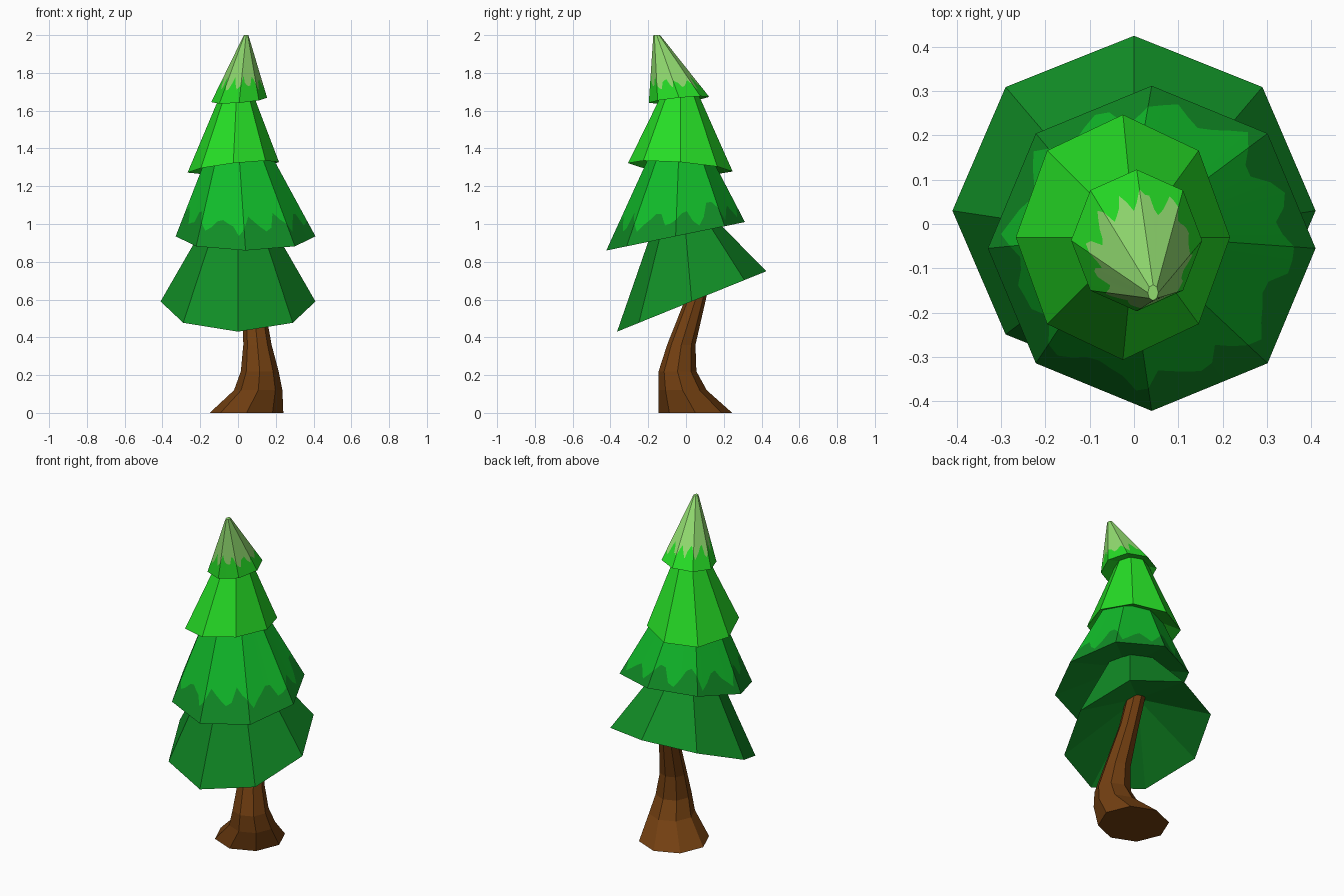
import bpy, bmesh, math, random
from mathutils import Vector

if "Cube" in bpy.data.objects:
    bpy.data.objects.remove(bpy.data.objects["Cube"])

random.seed(4)
SIDES = 8


def material(name, rgb):
    lin = [((c / 255 + 0.055) / 1.055) ** 2.4 if c > 10 else c / 255 / 12.92 for c in rgb]
    m = bpy.data.materials.new(name)
    m.diffuse_color = (*lin, 1)
    m.use_nodes = True
    m.node_tree.nodes["Principled BSDF"].inputs["Base Color"].default_value = m.diffuse_color
    return m


BROWN = material("bark brown", (114, 63, 17))
DARK = material("dark green", (17, 142, 38))
MID = material("mid green", (17, 188, 42))
BRIGHT = material("bright green", (38, 222, 38))
PALE = material("pale green", (146, 220, 112))


def finish(bm, name, mats):
    bmesh.ops.recalc_face_normals(bm, faces=bm.faces)
    me = bpy.data.meshes.new(name)
    bm.to_mesh(me)
    bm.free()
    for m in mats:
        me.materials.append(m)
    bpy.context.collection.objects.link(bpy.data.objects.new(name, me))


def octagon(center, rx, ry, slope=(0, 0), cuts=1):
    """Tilted octagon, each side divided into `cuts` pieces."""
    c = Vector(center)
    corner = []
    for i in range(SIDES):
        a = math.tau * i / SIDES
        x, y = rx * math.cos(a), ry * math.sin(a)
        corner.append(c + Vector((x, y, slope[0] * x + slope[1] * y)))
    return [corner[i].lerp(corner[(i + 1) % SIDES], k / cuts)
            for i in range(SIDES) for k in range(cuts)]


def bridge(bm, a, b, mat=0):
    n = len(a)
    for i in range(n):
        j = (i + 1) % n
        bm.faces.new((a[i], a[j], b[j], b[i])).material_index = mat


def tier(name, rim, top, hollow, mats, border=None):
    """Skirt of needles: rim ring, optional ragged colour border, top cap, raised underside."""
    cuts = 8 if border else 1
    bm = bmesh.new()
    low = octagon(*rim, cuts=cuts)
    high = octagon(*top, cuts=cuts)
    vl = [bm.verts.new(p) for p in low]
    vh = [bm.verts.new(p) for p in high]
    if border:
        base, ytilt, amp = border
        vm = []
        for i, (p, q) in enumerate(zip(low, high)):
            wave = math.sin(i * math.tau / 5.33) * 0.7 + random.uniform(-0.5, 0.5)
            z = base + ytilt * p.y + amp * wave
            t = min(0.9, max(0.06, (z - p.z) / (q.z - p.z)))
            vm.append(bm.verts.new(p.lerp(q, t)))
        bridge(bm, vl, vm, 0)
        bridge(bm, vm, vh, 1)
    else:
        bridge(bm, vl, vh)
    bm.faces.new(vh).material_index = len(mats) - 1
    tip = bm.verts.new(hollow)
    for i in range(len(vl)):
        bm.faces.new((vl[i], tip, vl[(i + 1) % len(vl)]))
    finish(bm, name, mats)


# Bent trunk with a flared foot
bm = bmesh.new()
rings = [[bm.verts.new(p) for p in octagon((x, y, z), r, r)] for x, y, z, r in (
    (0.045, 0.05, 0, 0.195), (0.107, -0.018, 0.12, 0.128), (0.115, -0.045, 0.22, 0.10),
    (0.103, -0.025, 0.36, 0.075), (0.08, 0.05, 0.6, 0.055), (0.055, 0.095, 0.82, 0.052))]
for a, b in zip(rings, rings[1:]):
    bridge(bm, a, b)
bm.faces.new(rings[0])
bm.faces.new(rings[-1])
finish(bm, "trunk", [BROWN])

# Four stacked, tilted tiers of foliage
tier("bottom_tier", ((0, 0.03, 0.59), 0.41, 0.395, (0, 0.405)),
     ((0, -0.01, 1.05), 0.145, 0.14), (0.04, 0.08, 0.78), [DARK])
tier("second_tier", ((0.04, -0.055, 0.935), 0.37, 0.367, (0, 0.205)),
     ((0, -0.035, 1.45), 0.13, 0.118), (0.02, -0.04, 1.04), [DARK, MID], (1.045, 0.12, 0.055))
tier("third_tier", ((-0.025, -0.03, 1.30), 0.242, 0.277, (0.115, -0.08)),
     ((-0.005, -0.03, 1.74), 0.065, 0.072), (0, -0.03, 1.40), [BRIGHT])
tier("top_tier", ((0.006, -0.037, 1.657), 0.148, 0.16, (0.08, 0.1)),
     ((0.043, -0.155, 2.0), 0.012, 0.018), (0, -0.04, 1.71), [BRIGHT, PALE], (1.745, 0, 0.035))
